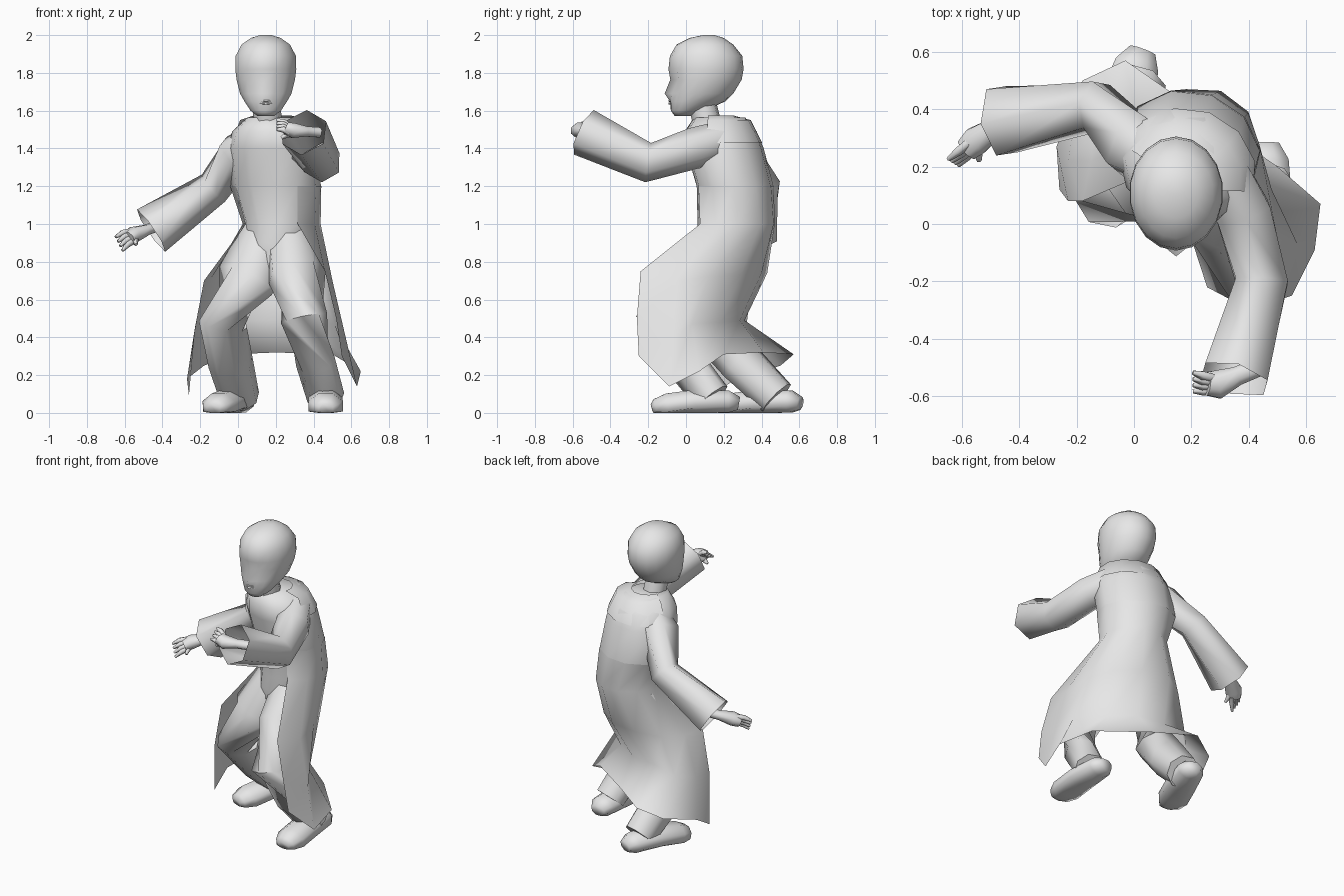
import bpy, bmesh, math
from mathutils import Vector

cube = bpy.data.objects.get("Cube")
if cube:
    bpy.data.objects.remove(cube)

grey = bpy.data.materials.new("plain grey")
grey.use_nodes = True
grey.diffuse_color = (0.8, 0.8, 0.8, 1)
grey.node_tree.nodes["Principled BSDF"].inputs["Base Color"].default_value = (0.8, 0.8, 0.8, 1)
parts = []


def loft(name, rings, closed=True, cap_end=True):
    """Skin a list of equally long point rows with quads; open sheets run upwards."""
    bm = bmesh.new()
    rows = [[bm.verts.new(p) for p in ring] for ring in rings]
    count = len(rows[0])
    for low, high in zip(rows, rows[1:]):
        for i in range(count if closed else count - 1):
            j = (i + 1) % count
            bm.faces.new((low[i], low[j], high[j], high[i]))
    if closed:
        bm.faces.new(rows[0][::-1])
        if cap_end:
            bm.faces.new(rows[-1])
        bmesh.ops.recalc_face_normals(bm, faces=bm.faces)
    mesh = bpy.data.meshes.new(name)
    bm.to_mesh(mesh)
    bm.free()
    mesh.materials.append(grey)
    obj = bpy.data.objects.new(name, mesh)
    bpy.context.scene.collection.objects.link(obj)
    parts.append(obj)
    return obj


def tube(name, path, radii, sides=8, flat=1.0, floor=False, cap_end=True):
    """Sweep a polygon of changing radius along a path."""
    path = [Vector(p) for p in path]
    rings = []
    for k, (p, r) in enumerate(zip(path, radii)):
        along = (path[min(k + 1, len(path) - 1)] - path[max(k - 1, 0)]).normalized()
        across = along.cross(Vector((0, 0, 1))).normalized()
        over = across.cross(along)
        ring = []
        for i in range(sides):
            a = math.tau * (i + 0.5) / sides
            q = p + across * r * math.cos(a) + over * r * flat * math.sin(a)
            if floor:
                q.z = max(q.z, 0)
            ring.append(q)
        rings.append(ring)
    return loft(name, rings, cap_end=cap_end)


def oval(x, y, z, rx, ry, angles, twist=-20):
    """Points on a level oval turned by the twist of the body."""
    t = math.radians(twist)
    ring = []
    for a in angles:
        u, v = rx * math.cos(math.radians(a)), ry * math.sin(math.radians(a))
        ring.append((x + u * math.cos(t) - v * math.sin(t),
                     y + u * math.sin(t) + v * math.cos(t), z))
    return ring


# Torso and pelvis
around = [-45 + 33.75 * i for i in range(9)] + [255, 285]
loft("torso", [oval(*row, around) for row in (
    (0.20, 0.16, 0.68, 0.05, 0.08),
    (0.19, 0.20, 0.80, 0.12, 0.13),
    (0.21, 0.24, 0.90, 0.18, 0.18),
    (0.23, 0.265, 1.0, 0.20, 0.205),
    (0.20, 0.26, 1.2, 0.245, 0.20),
    (0.185, 0.205, 1.4, 0.245, 0.205),
    (0.18, 0.185, 1.49, 0.215, 0.19),
    (0.17, 0.18, 1.565, 0.12, 0.14))])

# Raised collar behind the neck
collar_angles = range(0, 181, 30)
loft("collar", [oval(0.19, 0.19, 1.43, 0.24, 0.212, collar_angles),
                oval(0.19, 0.18, 1.55, 0.19, 0.16, collar_angles),
                oval(0.18, 0.15, 1.575, 0.10, 0.10, collar_angles)], closed=False)

# Open coat skirt, from the left front edge round the back to the right one
coat_angles = around[:9]
back = oval(0.20, 0.26, 1.2, 0.247, 0.202, coat_angles)
waist = oval(0.23, 0.265, 1.0, 0.207, 0.212, coat_angles)
seat = [(.46, -.24, .75), (.50, -.05, .70), (.48, .12, .72), (.41, .29, .73), (.27, .4, .74),
        (.08, .43, .74), (-.06, .35, .71), (-.15, .22, .7), (-.18, .08, .7)]
fold = [(.52, -.26, .5), (.57, -.07, .4), (.51, .03, .47), (.36, .18, .48), (.2, .285, .49),
        (.02, .31, .49), (-.14, .32, .46), (-.23, .22, .44), (-.23, .08, .42)]
hem = [(.55, -.25, .3), (.63, -.09, .14), (.65, .07, .22), (.5, .2, .31), (.2, .41, .32),
       (-.03, .57, .31), (-.18, .5, .25), (-.27, .27, .18), (-.26, .12, .09)]
loft("coat_skirt", [hem, fold, seat, waist, back], closed=False)

# Sleeves with open cuffs
tube("right_sleeve", [(.10, .22, 1.44), (0, .27, 1.37), (-.13, .41, 1.19), (-.46, .36, .965)],
     [.10, .12, .095, .135], sides=6, cap_end=False)
tube("left_sleeve", [(.30, .2, 1.45), (.38, .04, 1.4), (.445, -.2, 1.325), (.35, -.54, 1.485)],
     [.10, .11, .105, .13], sides=6, cap_end=False)


# Hands
def hand(side, wrist, palm, tip, spread, thumb):
    wrist, palm, tip, spread = map(Vector, (wrist, palm, tip, spread))
    tube(side + "_palm", [wrist - (palm - wrist), wrist, palm, palm.lerp(tip, 0.4)],
         [.036, .036, .054, .045], sides=8, flat=0.8)
    for i in range(4):
        shift = spread * (i - 1.5)
        root = palm.lerp(tip, 0.2) + shift * 0.8
        end = tip + shift * 1.2
        middle = root.lerp(end, 0.5) + Vector((0, 0, 0.008))
        tube(f"{side}_finger_{i + 1}", [root, middle, end], [.018, .017, .008], sides=5)
    tube(side + "_thumb", [wrist.lerp(palm, 0.5), palm + (Vector(thumb) - palm) * 0.5, thumb],
         [.022, .019, .009], sides=5)


hand("right", (-.48, .34, .97), (-.55, .29, .945), (-.63, .215, .895), (.01, -.006, -.02),
     (-.54, .22, .89))
hand("left", (.36, -.53, 1.49), (.29, -.56, 1.495), (.205, -.55, 1.525), (0, .018, .014),
     (.23, -.56, 1.455))

# Bent legs
tube("left_leg", [(.27, .24, .94), (.315, .04, .72), (.35, -.14, .5), (.41, -.01, .27),
                  (.465, .14, .08)],
     [.13, .155, .125, .105, .1])
tube("right_leg", [(.15, .27, .94), (.04, .16, .7), (-.08, .11, .47), (-.04, .29, .27),
                   (.01, .48, .08)],
     [.14, .16, .13, .12, .105])


# Shoes
def shoe(name, heel, toe):
    heel, toe = Vector(heel), Vector(toe)
    path = []
    for t, z in ((0, .05), (.12, .06), (.5, .055), (.82, .035), (.96, .025), (1, .02)):
        p = heel.lerp(toe, t)
        path.append((p.x, p.y, z))
    tube(name, path, [.05, .085, .098, .098, .07, .04], flat=0.75, floor=True)


shoe("left_shoe", (.46, .28, 0), (.465, -.18, 0))
shoe("right_shoe", (.03, .605, 0), (-.13, .17, 0))

# Neck
tube("neck", [(.16, .12, 1.5), (.15, .08, 1.66)], [.075, .075])

# Head rows: height, half width, front, widest point, back
head_x = 0.147
nose_height, eye_height = 1.69, 1.765
rings = []
for z, w, front, mid, rear in (
        (1.572, .045, -.06, -.02, .03), (1.60, .082, -.08, .0, .10),
        (1.65, .115, -.085, .05, .21), (nose_height, .138, -.085, .08, .25),
        (eye_height, .157, -.083, .1, .295), (1.82, .164, -.093, .11, .305),
        (1.89, .162, -.085, .11, .298), (1.95, .13, -.05, .11, .25),
        (1.985, .08, .02, .11, .2), (2.0, .03, .09, .12, .15)):
    ring = []
    for i in range(18):
        a = math.tau * i / 18
        depth = (mid - front) if math.cos(a) > 0 else (rear - mid)
        y = mid - depth * math.cos(a)
        if z == eye_height and i in (1, 17):
            y += 0.02
        if z == nose_height and i == 0:
            y -= 0.028
        ring.append((head_x + w * math.sin(a), y, z))
    rings.append(ring)
loft("head", rings)

# Lips
for name, z in (("upper_lip", 1.652), ("lower_lip", 1.638)):
    tube(name, [(head_x - .035, -.072, z), (head_x, -.086, z), (head_x + .035, -.072, z)],
         [.004, .009, .004], sides=6, flat=0.7)

# Smooth shading with sharp creases
bpy.ops.object.select_all(action='DESELECT')
for obj in parts:
    obj.select_set(True)
bpy.context.view_layer.objects.active = parts[0]
bpy.ops.object.shade_smooth_by_angle(angle=math.radians(75))
